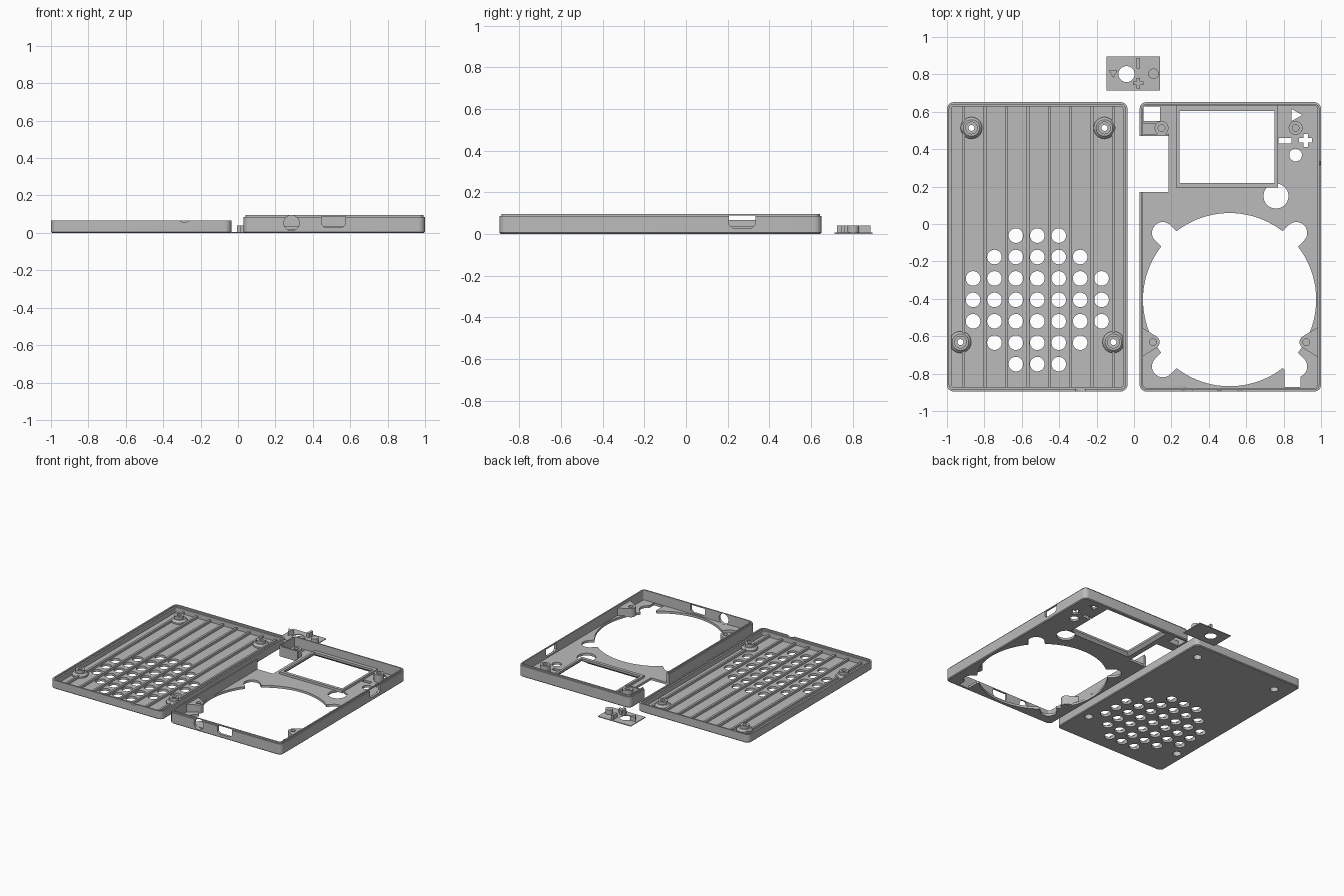
import bpy, bmesh, math

if "Cube" in bpy.data.objects:
    bpy.data.objects.remove(bpy.data.objects["Cube"])

grey = bpy.data.materials.new("grey_plastic")
grey.diffuse_color = (0.5, 0.5, 0.5, 1)
grey.use_nodes = True
grey.node_tree.nodes["Principled BSDF"].inputs["Base Color"].default_value = grey.diffuse_color


def finish(name, bm):
    bmesh.ops.recalc_face_normals(bm, faces=bm.faces)
    me = bpy.data.meshes.new(name)
    bm.to_mesh(me)
    bm.free()
    me.materials.append(grey)
    ob = bpy.data.objects.new(name, me)
    bpy.context.collection.objects.link(ob)
    return ob


def loft(name, rings, closed=False):
    """Skin a list of equal-length rings; cap the ends, or join last to first."""
    bm = bmesh.new()
    vs = [[bm.verts.new(p) for p in r] for r in rings]
    n = len(vs[0])
    pairs = list(zip(vs, vs[1:])) + ([(vs[-1], vs[0])] if closed else [])
    for a, b in pairs:
        for i in range(n):
            j = (i + 1) % n
            bm.faces.new((a[i], a[j], b[j], b[i]))
    if not closed:
        bm.faces.new(vs[0])
        bm.faces.new(vs[-1])
    return finish(name, bm)


def prism(name, pts, a, b, axis="z"):
    place = {"z": lambda u, v, w: (u, v, w), "y": lambda u, v, w: (u, w, v),
             "x": lambda u, v, w: (w, u, v)}[axis]
    return loft(name, [[place(u, v, w) for u, v in pts] for w in (a, b)])


def rect(x0, x1, y0, y1):
    return [(x0, y0), (x1, y0), (x1, y1), (x0, y1)]


def circle(x, y, r, n=32):
    return [(x + r * math.cos(2 * math.pi * i / n), y + r * math.sin(2 * math.pi * i / n)) for i in range(n)]


def plus(x, y, h, w):
    q = [(h, -w), (h, w), (w, w), (w, h), (-w, h), (-w, w)]
    q += [(-u, -v) for u, v in q]
    return [(x + u, y + v) for u, v in q]


def tube(name, x, y, profile):
    return loft(name, [[(u, v, z) for u, v in circle(x, y, r)] for r, z in profile], True)


def tray(name, x0, x1, y0, y1, levels):
    rings = []
    for inset, z in levels:
        r = max(0.036 - inset, 0.01)
        ring = []
        for k, (cx, cy) in enumerate([(x1, y1), (x0, y1), (x0, y0), (x1, y0)]):
            sx, sy = (1 if cx == x1 else -1), (1 if cy == y1 else -1)
            for i in range(7):
                t = math.pi / 2 * (k + i / 6)
                ring.append((cx - sx * (inset + r) + r * math.cos(t),
                             cy - sy * (inset + r) + r * math.sin(t), z))
        rings.append(ring)
    return loft(name, rings)


def join(name, obs):
    bm = bmesh.new()
    for o in obs:
        bm.from_mesh(o.data)
        bpy.data.objects.remove(o)
    return finish(name, bm)


def cut(ob, cutter, keep=False):
    m = ob.modifiers.new("cut", "BOOLEAN")
    m.operation, m.solver, m.object = "DIFFERENCE", "EXACT", cutter
    bpy.context.view_layer.objects.active = ob
    bpy.ops.object.modifier_apply(modifier=m.name)
    if not keep:
        bpy.data.objects.remove(cutter)


Y0, Y1 = -0.89, 0.657

# Back cover: tray with a stepped rim
back = tray("back_cover", -1, -0.035, Y0, Y1,
            [(0.006, 0), (0, 0.006), (0, 0.067), (0.012, 0.067), (0.012, 0.056), (0.024, 0.056), (0.024, 0.018)])
posts = [(-0.869, 0.519), (-0.158, 0.519), (-0.928, -0.626), (-0.11, -0.626)]
P = 0.1145
holes = [prism("vent", circle(-0.517 + i * P, -0.4 + j * P, 0.039), -0.1, 0.1)
         for i in range(-3, 4) for j in range(-3, 4) if i * i + j * j <= 10]
holes += [prism("screw", circle(x, y, 0.03), -0.1, 0.1) for x, y in posts]
cut(back, join("cutter", holes))
cut(back, prism("cutter", circle(-0.286, 0.099, 0.042), -1, -0.85, "y"))

# Stiffening ribs, cleared around the screw posts
ribs = join("back_ribs", [prism("rib", rect(x - 0.008, x + 0.008, Y0 + 0.02, Y1 - 0.02), 0.012, 0.036)
                          for x in [-0.911 + P * i for i in range(8)]])
cut(ribs, join("cutter", [prism("c", circle(x, y, 0.04), -0.1, 0.1) for x, y in posts]))
for x, y in posts:
    tube("back_screw_post", x, y, [(0.058, 0.01), (0.058, 0.03), (0.044, 0.045), (0.034, 0.045), (0.034, 0.066),
                                   (0.016, 0.066), (0.016, 0.04), (0.03, 0.04), (0.03, 0.01)])

# Front cover: tray with a raised lip
front = tray("front_cover", 0.03, 1, Y0, Y1,
             [(0.006, 0), (0, 0.006), (0, 0.086), (0.009, 0.086), (0.009, 0.096), (0.019, 0.096), (0.019, 0.018)])

# Large round opening with four corner lobes
cx, cy = 0.511, -0.399
cut(front, prism("cutter", circle(cx, cy, 0.463, 96), -0.1, 0.03))
for sx in (-1, 1):
    for sy in (-1, 1):
        a = math.atan2(sy, sx)
        lobe = [(0.1, -0.058)]
        lobe += [(0.505 + 0.058 * math.cos(t), 0.058 * math.sin(t))
                 for t in [math.pi * (i / 16 - 0.5) for i in range(17)]]
        lobe += [(0.1, 0.058)]
        cut(front, prism("cutter", [(cx + u * math.cos(a) - v * math.sin(a),
                                     cy + u * math.sin(a) + v * math.cos(a)) for u, v in lobe], -0.1, 0.031))

# Side opening, floor pockets, button holes
for r in [(-0.05, 0.185, 0.176, 0.476), (0.051, 0.14, 0.555, 0.635), (0.805, 0.89, -0.866, -0.7)]:
    cut(front, prism("cutter", rect(*r), -0.1, 0.2))
cut(front, join("cutter", [prism("c", p, -0.1, 0.1) for p in (
    circle(0.759, 0.155, 0.067), circle(0.864, 0.374, 0.034), plus(0.917, 0.452, 0.035, 0.012),
    rect(0.773, 0.843, 0.437, 0.465), [(0.843, 0.556), (0.9, 0.588), (0.843, 0.62)])]))


# Connector openings in the walls
def port(c):
    return [(c - 0.064, 0.088), (c - 0.064, 0.045), (c - 0.045, 0.028),
            (c + 0.045, 0.028), (c + 0.064, 0.045), (c + 0.064, 0.088)]


cut(front, prism("cutter", port(0.511), -1, -0.86, "y"))
cut(front, prism("cutter", circle(0.286, 0.053, 0.041), -1, -0.86, "y"))
cut(front, prism("cutter", port(0.275), 0.96, 1.1, "x"))

# Display window: bevelled outside, raised frame inside
bezel = prism("display_frame", rect(0.225, 0.769, 0.2, 0.642), 0.012, 0.036)
window = loft("cutter", [[(x, y, z) for x, y in rect(0.243 - d, 0.751 + d, 0.225 - d, 0.61 + d)]
                         for d, z in ((0.022, -0.002), (0, 0.02), (0, 0.1))])
cut(front, window, True)
cut(bezel, window)

# Front screw posts and wall blocks
for x in (0.147, 0.864):
    tube("front_screw_post", x, 0.519, [(0.037, 0.01), (0.037, 0.075), (0.018, 0.075), (0.018, 0.01)])
for s in (-1, 1):
    x = cx + s * 0.41
    w = cx + s * 0.474
    pts = [(w, -0.545)] + [(x - s * 0.036 * math.cos(t), -0.626 + 0.036 * math.sin(t))
                           for t in [math.radians(60 - 15 * i) for i in range(9)]] + [(w, -0.708)]
    block = prism("wall_screw_block", pts, 0.006, 0.075)
    cut(block, prism("cutter", circle(x, -0.626, 0.018), 0.03, 0.2))
# Short inner walls beside the side opening
prism("socket_wall", rect(0.04, 0.186, 0.476, 0.488), 0.005, 0.08)
prism("socket_ledge", rect(0.045, 0.14, 0.543, 0.555), 0.005, 0.04)

# Loose button plate
plate = prism("button_plate", rect(-0.147, 0.139, 0.718, 0.901), 0, 0.006)
cut(plate, prism("cutter", circle(-0.04, 0.807, 0.043), -0.1, 0.1))
for name, p in (("triangle_button", [(-0.134, 0.826), (-0.111, 0.786), (-0.088, 0.826)]),
                ("minus_button", rect(0.013, 0.032, 0.838, 0.892)),
                ("plus_button", plus(0.023, 0.759, 0.028, 0.009)),
                ("round_button", circle(0.104, 0.809, 0.028))):
    prism(name, p, 0.003, 0.04)

# Centre the layout and smooth the round walls
for ob in bpy.data.objects:
    ob.location.y = -0.0055
    bpy.ops.object.select_all(action="DESELECT")
    ob.select_set(True)
    bpy.context.view_layer.objects.active = ob
    bpy.ops.object.shade_smooth_by_angle(angle=math.radians(30))
